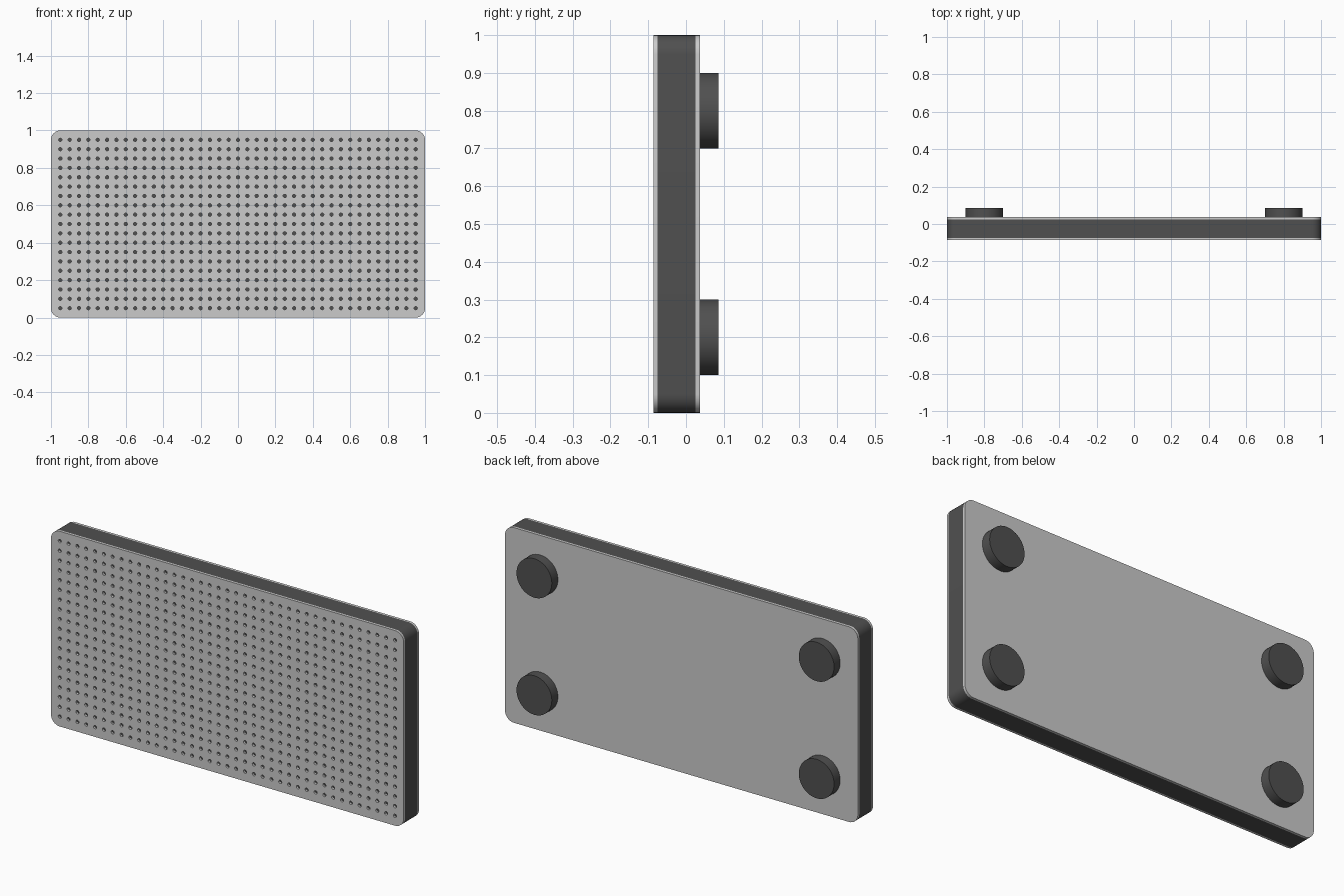
import bpy
from math import sin, cos, pi, radians

if "Cube" in bpy.data.objects:
    bpy.data.objects.remove(bpy.data.objects["Cube"])

R = 0.05           # corner radius
PITCH = 0.05       # spacing of the perforations
HOLE_R = 0.009

dark = bpy.data.materials.new("dark_grey")
dark.diffuse_color = (0.08, 0.08, 0.08, 1)
dark.use_nodes = True
dark.node_tree.nodes["Principled BSDF"].inputs["Base Color"].default_value = dark.diffuse_color


def finish(name, mat=None):
    ob = bpy.context.object
    ob.name = name
    if mat:
        ob.data.materials.append(mat)
    bpy.ops.object.shade_smooth_by_angle(angle=radians(30))
    return ob


def circle(cx, cz, r, n, start=0.0, sweep=2 * pi, closed=True):
    steps = n if closed else n - 1
    return [(cx + r * cos(start + sweep * i / steps),
             cz + r * sin(start + sweep * i / steps)) for i in range(n)]


def rounded_outline():
    pts = []
    corners = [(1 - R, 1 - R), (R - 1, 1 - R), (R - 1, R), (1 - R, R)]
    for k, (cx, cz) in enumerate(corners):
        pts += circle(cx, cz, R, 9, k * pi / 2, pi / 2, closed=False)
    return pts


def slab(name, y0, y1, loops, mat=None):
    """Extruded flat outline; any further loops become holes."""
    cu = bpy.data.curves.new(name, 'CURVE')
    cu.dimensions = '2D'
    cu.fill_mode = 'BOTH'
    cu.extrude = (y1 - y0) / 2
    for loop in loops:
        sp = cu.splines.new('POLY')
        sp.points.add(len(loop) - 1)
        for p, (x, z) in zip(sp.points, loop):
            p.co = (x, z, 0, 1)
        sp.use_cyclic_u = True
    ob = bpy.data.objects.new(name, cu)
    bpy.context.collection.objects.link(ob)
    ob.location.y = (y0 + y1) / 2
    ob.rotation_euler.x = pi / 2
    bpy.ops.object.select_all(action='DESELECT')
    bpy.context.view_layer.objects.active = ob
    ob.select_set(True)
    bpy.ops.object.convert(target='MESH')
    return finish(name, mat)


# Perforated front plate
holes = [circle((i - 19) * PITCH, (j + 1) * PITCH, HOLE_R, 12, 0.1)
         for i in range(39) for j in range(19)]
slab("front_plate", -0.0865, -0.075, [rounded_outline()] + holes)

# Dark core and plain back plate
slab("core", -0.075, 0.025, [rounded_outline()], dark)
slab("back_plate", 0.025, 0.037, [rounded_outline()])

# Four round pads on the back
for side, x in (("left", -0.8), ("right", 0.8)):
    for level, z in (("lower", 0.2), ("upper", 0.8)):
        bpy.ops.mesh.primitive_cylinder_add(
            vertices=48, radius=0.1, depth=0.0495,
            location=(x, 0.06175, z), rotation=(pi / 2, 0, 0))
        finish(f"{level}_{side}_pad", dark)
